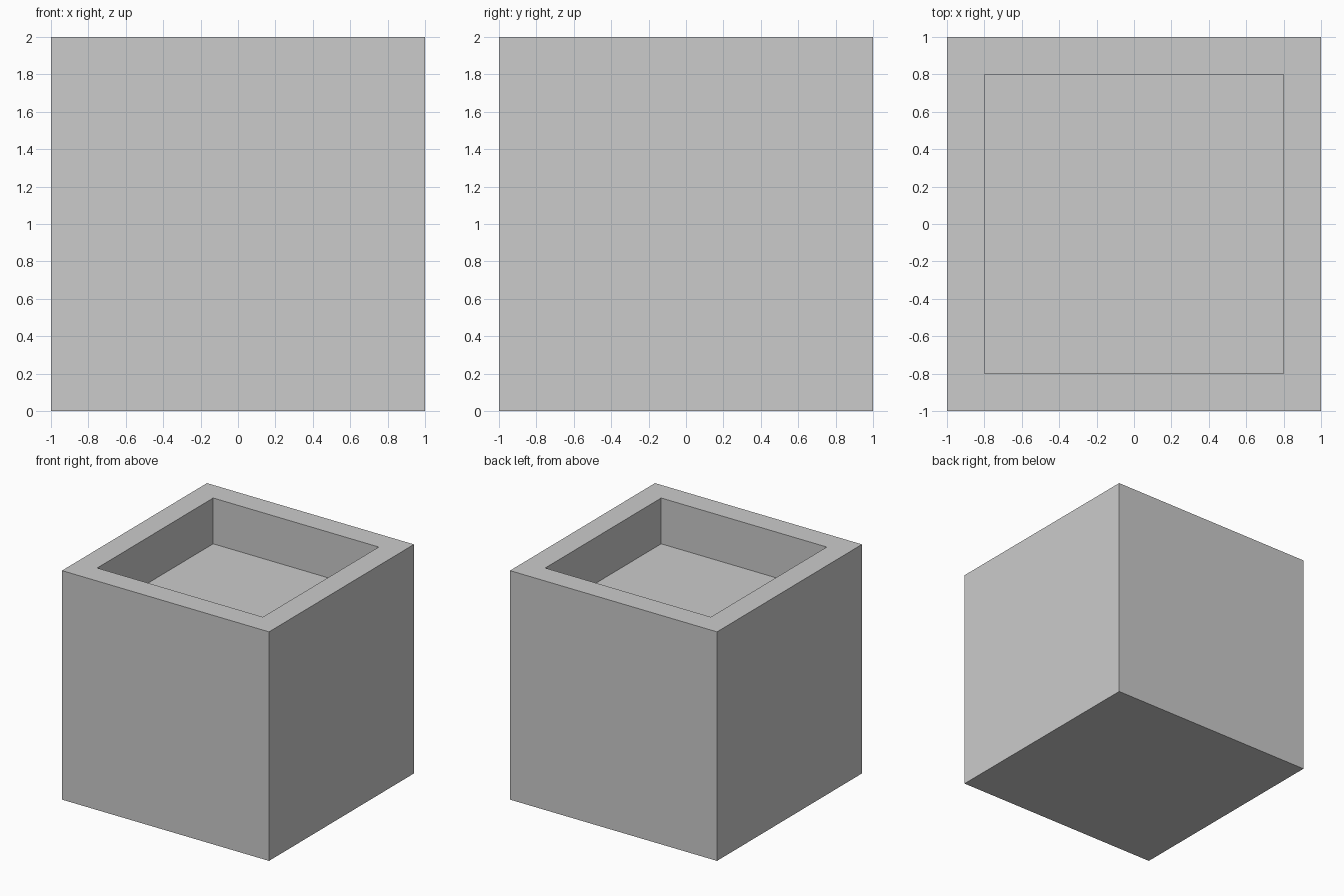
import bpy, bmesh
from mathutils import Matrix, Vector

if "Cube" in bpy.data.objects:
    bpy.data.objects.remove(bpy.data.objects["Cube"])

SIZE, RIM, DEPTH = 2.0, 0.2, 0.4

# Solid block standing on the ground
bm = bmesh.new()
bmesh.ops.create_cube(bm, size=SIZE, matrix=Matrix.Translation((0, 0, SIZE / 2)))
bm.normal_update()
top = max(bm.faces, key=lambda f: f.calc_center_median().z)

# Rim around the top, then the straight-walled recess
bmesh.ops.inset_region(bm, faces=[top], thickness=RIM, use_even_offset=True)
floor = bmesh.ops.extrude_discrete_faces(bm, faces=[top])["faces"][0]
bmesh.ops.translate(bm, verts=floor.verts, vec=Vector((0, 0, -DEPTH)))
bmesh.ops.recalc_face_normals(bm, faces=bm.faces)

mesh = bpy.data.meshes.new("planter_box")
bm.to_mesh(mesh)
bm.free()
bpy.context.collection.objects.link(bpy.data.objects.new("planter_box", mesh))
